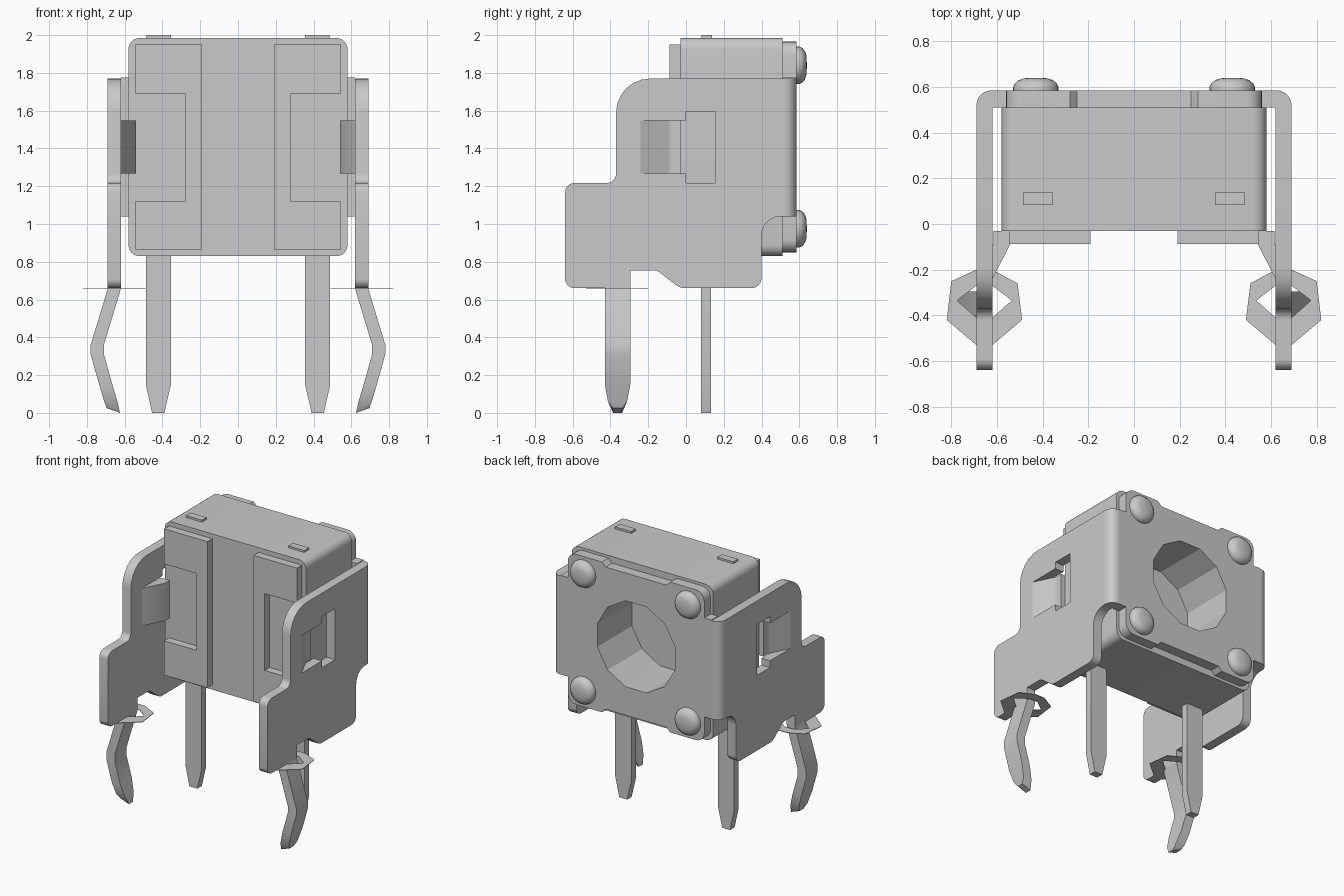
import bpy, bmesh, math
from mathutils import Vector

cube = bpy.data.objects.get("Cube")
if cube:
    bpy.data.objects.remove(cube, do_unlink=True)

grey = bpy.data.materials.new("plain_grey")
grey.use_nodes = True
COLOUR = (0.59, 0.59, 0.59, 1)
grey.diffuse_color = COLOUR
grey.node_tree.nodes["Principled BSDF"].inputs["Base Color"].default_value = COLOUR


def rounded(points, steps=6):
    """Outline from (u, v) or (u, v, radius) corners."""
    out = []
    for i, corner in enumerate(points):
        p = Vector(corner[:2])
        if len(corner) == 2:
            out.append(p)
            continue
        r = corner[2]
        a = (Vector(points[i - 1][:2]) - p).normalized()
        b = (Vector(points[(i + 1) % len(points)][:2]) - p).normalized()
        half = a.angle(b) / 2
        centre = p + (a + b).normalized() * (r / math.sin(half))
        start = (p + a * (r / math.tan(half)) - centre).normalized()
        end = (p + b * (r / math.tan(half)) - centre).normalized()
        out += [centre + r * start.slerp(end, k / steps).normalized()
                for k in range(steps + 1)]
    return out


def rect(u0, u1, v0, v1, *radius):
    return [(u0, v0, *radius), (u1, v0, *radius), (u1, v1, *radius), (u0, v1, *radius)]


def finish(name, bm, mirror=False):
    """Turn a bmesh into a shaded object, optionally mirrored left to right."""
    bmesh.ops.remove_doubles(bm, verts=bm.verts, dist=0.0005)
    bmesh.ops.recalc_face_normals(bm, faces=bm.faces)
    mesh = bpy.data.meshes.new(name)
    bm.to_mesh(mesh)
    bm.free()
    mesh.materials.append(grey)
    mesh.shade_smooth()
    mesh.set_sharp_from_angle(angle=math.radians(28))
    obj = bpy.data.objects.new(name, mesh)
    bpy.context.scene.collection.objects.link(obj)
    if mirror:
        mod = obj.modifiers.new("mirror", "MIRROR")
        mod.use_mirror_merge = False


def slab(name, axis, lo, hi, outlines, mirror=False, shape=None):
    """Extrude outlines (first the border, then holes) along an axis."""
    curve = bpy.data.curves.new(name, "CURVE")
    curve.dimensions = "2D"
    curve.fill_mode = "BOTH"
    curve.extrude = (hi - lo) / 2
    for outline in outlines:
        pts = rounded(outline)
        spline = curve.splines.new("POLY")
        spline.points.add(len(pts) - 1)
        for sp, p in zip(spline.points, pts):
            sp.co = (p.x, p.y, 0, 1)
        spline.use_cyclic_u = True
    temp = bpy.data.objects.new("temp", curve)
    bpy.context.scene.collection.objects.link(temp)
    graph = bpy.context.evaluated_depsgraph_get()
    mesh = bpy.data.meshes.new_from_object(temp.evaluated_get(graph))
    bpy.data.objects.remove(temp, do_unlink=True)
    bpy.data.curves.remove(curve)
    bm = bmesh.new()
    bm.from_mesh(mesh)
    bpy.data.meshes.remove(mesh)
    for v in bm.verts:
        u, w, d = v.co.x, v.co.y, v.co.z + (lo + hi) / 2
        v.co = {"X": (d, u, w), "Y": (u, d, w), "Z": (u, w, d)}[axis]
        if shape:
            shape(v.co)
    finish(name, bm, mirror)


# Housing with a round cavity open to the back
hole = [(0.33 * math.cos(math.tau * (k + 0.5) / 12),
         1.41 + 0.33 * math.sin(math.tau * (k + 0.5) / 12)) for k in range(12)]
body = rect(-0.58, 0.58, 0.83, 1.985, 0.06)
slab("housing_front", "Y", -0.03, 0.18, [body])
slab("housing_back", "Y", 0.18, 0.51, [body, hole])

# C-shaped raised pads on the front, small bumps on top
slab("front_pad", "Y", -0.088, -0.03, [[
    (0.19, 0.865), (0.545, 0.865), (0.545, 1.12), (0.28, 1.12),
    (0.28, 1.69), (0.545, 1.69), (0.545, 1.95), (0.19, 1.95)]], True)
slab("top_bump", "Z", 1.97, 2.0, [rect(0.355, 0.485, 0.083, 0.137)], True)

# Bracket back plate with the hole
half = [(0.25, 0.88), (0.28, 0.85), (0.56, 0.85, 0.07), (0.56, 1.04), (0.62, 1.04)]
half += [(c[0], 2.815 - c[1], *c[2:]) for c in reversed(half)]
plate = half + [(-c[0], *c[1:]) for c in reversed(half)]
slab("back_plate", "Y", 0.51, 0.585, [plate, hole])

# Bracket bends and side arms with clip windows
slab("bracket_bend", "Z", 1.04, 1.77, [[
    (0.62, 0.51), (0.69, 0.51), (0.69, 0.585, 0.065), (0.62, 0.585)]], True)
arm = [(-0.64, 0.66, 0.05), (-0.43, 0.66), (-0.295, 0.66), (-0.295, 0.755),
       (-0.155, 0.755, 0.05), (-0.03, 0.66, 0.08), (0.4, 0.66, 0.055),
       (0.4, 1.04, 0.1), (0.51, 1.04), (0.51, 1.77), (-0.37, 1.77, 0.18),
       (-0.37, 1.217, 0.05), (-0.64, 1.217, 0.05)]
window = [(-0.24, 1.268), (0, 1.268), (0, 1.218), (0.153, 1.218),
          (0.153, 1.596), (0, 1.596), (0, 1.547), (-0.24, 1.547)]
slab("side_arm", "X", 0.62, 0.69, [arm, window], True)
slab("clip_tab", "Z", 1.268, 1.547, [[
    (0.62, -0.24), (0.69, -0.24), (0.615, -0.085, 0.05), (0.615, -0.03),
    (0.54, -0.03), (0.54, -0.085)]], True)


# Bent front legs, narrowed at the tip
def taper_tip(co):
    if co.z < 0.14:
        co.y = -0.3625 + (co.y + 0.3625) * (0.35 if co.z < 0.05 else 0.75)


outer = [(0.69, 0.66), (0.698, 0.63), (0.78, 0.36), (0.78, 0.31),
         (0.735, 0.15), (0.708, 0.06), (0.695, 0.025)]
inner = [(x - 0.07, z) for x, z in outer[:-1]] + [(0.625, 0.0)]
slab("front_leg", "Y", -0.43, -0.295, [outer + inner[::-1]], True, taper_tip)

# Paper-thin collar around each front leg
slab("leg_collar", "Z", 0.655, 0.659, [
    [(0.82, -0.42), (0.8, -0.25), (0.69, -0.2), (0.62, -0.2),
     (0.51, -0.26), (0.49, -0.42), (0.62, -0.53), (0.69, -0.53)],
    [(0.775, -0.335), (0.69, -0.27), (0.62, -0.27),
     (0.535, -0.335), (0.62, -0.41), (0.69, -0.41)]], True)

# Straight rear pins
slab("rear_pin", "Y", 0.08, 0.133, [[
    (0.39, 0), (0.455, 0), (0.488, 0.15), (0.488, 0.84),
    (0.355, 0.84), (0.355, 0.15)]], True)

# Domed rivets, lathed around the y axis
for label, z in (("lower", 0.975), ("upper", 1.84)):
    bm = bmesh.new()
    profile = [(0, 0.64), (0.05, 0.638), (0.075, 0.63), (0.093, 0.614),
               (0.1, 0.597), (0.1, 0.58), (0, 0.58)]
    verts = [bm.verts.new((0.43 + r, y, z)) for r, y in profile]
    edges = [bm.edges.new(pair) for pair in zip(verts, verts[1:])]
    bmesh.ops.spin(bm, geom=verts + edges, cent=(0.43, 0, z), axis=(0, 1, 0),
                   angle=math.tau, steps=24)
    finish(label + "_rivet", bm, True)
